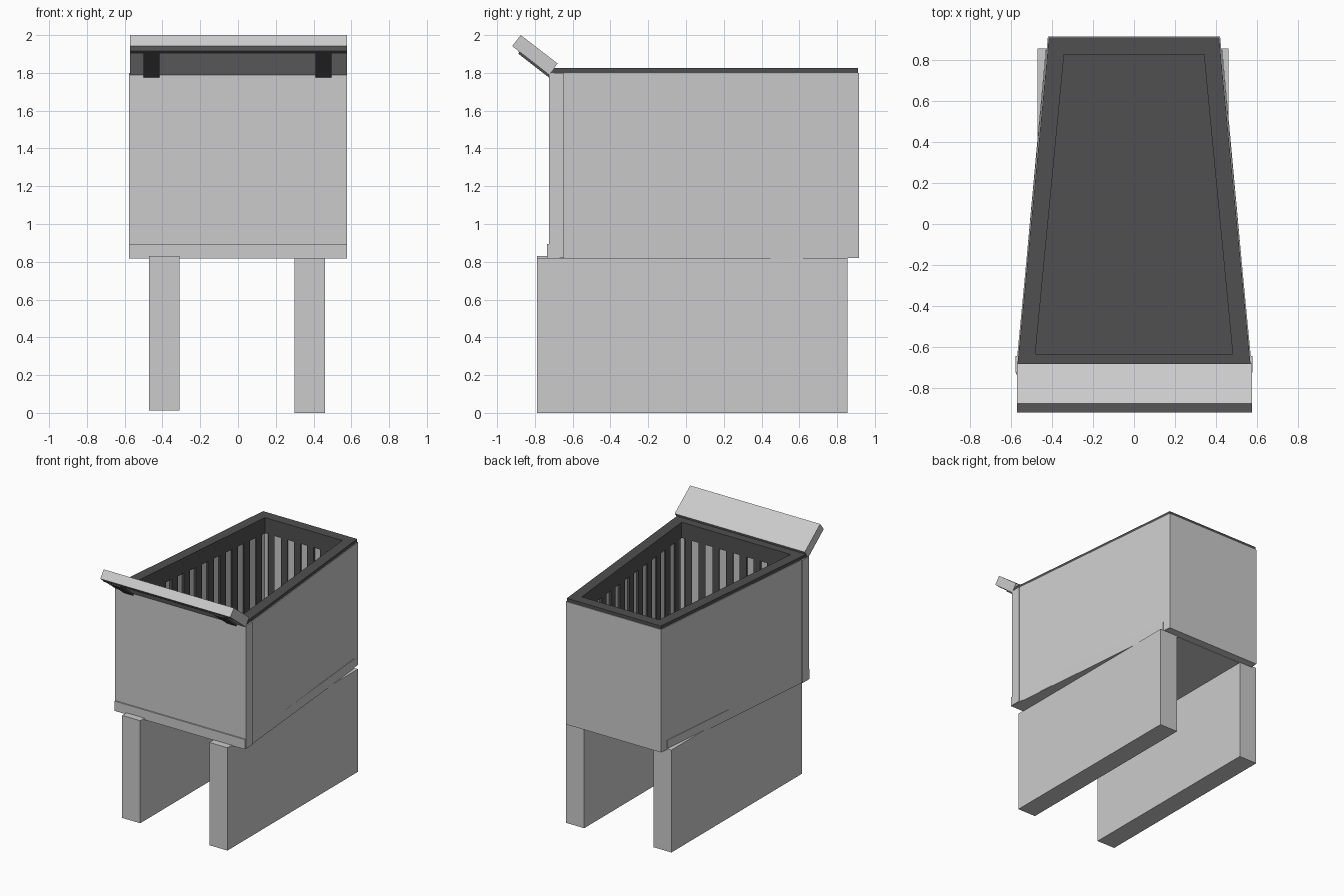
import bpy, bmesh
from mathutils import Vector

if "Cube" in bpy.data.objects:
    bpy.data.objects.remove(bpy.data.objects["Cube"])

dark = bpy.data.materials.new("dark_metal")
dark.diffuse_color = (0.08, 0.08, 0.08, 1)
dark.use_nodes = True
dark.node_tree.nodes["Principled BSDF"].inputs["Base Color"].default_value = dark.diffuse_color

FRONT, BACK, HALF, SLOPE = -0.72, 0.915, 0.577, 0.096


def half_width(y, d=0.0):
    return HALF - SLOPE * (y - FRONT) - d * 1.005


def trap(d):
    """Tapered plan of the box, inset by d."""
    f, b = FRONT + d, BACK - d
    wf, wb = half_width(f, d), half_width(b, d)
    return [Vector(p) for p in ((-wf, f), (wf, f), (wb, b), (-wb, b))]


def finish(name, bm, mat=None):
    bmesh.ops.recalc_face_normals(bm, faces=bm.faces)
    me = bpy.data.meshes.new(name)
    bm.to_mesh(me)
    bm.free()
    if mat:
        me.materials.append(mat)
    ob = bpy.data.objects.new(name, me)
    bpy.context.collection.objects.link(ob)
    return ob


def extrude(bm, pts, offset):
    face = bm.faces.new([bm.verts.new(p) for p in pts])
    res = bmesh.ops.extrude_face_region(bm, geom=[face], use_keep_orig=True)
    verts = [v for v in res["geom"] if isinstance(v, bmesh.types.BMVert)]
    bmesh.ops.translate(bm, verts=verts, vec=offset)


def prism(name, plan, z0, z1, mat=None):
    bm = bmesh.new()
    extrude(bm, [(p[0], p[1], z0) for p in plan], (0, 0, z1 - z0))
    return finish(name, bm, mat)


def side_profile(name, yz, x0, x1, mat=None):
    bm = bmesh.new()
    extrude(bm, [(x0, y, z) for y, z in yz], (x1 - x0, 0, 0))
    return finish(name, bm, mat)


def rect(x0, x1, y0, y1):
    return [(x0, y0), (x1, y0), (x1, y1), (x0, y1)]


def ring(name, d0, d1, z0, z1, mat=None):
    """Hollow tapered frame between two insets."""
    bm = bmesh.new()
    loops = [[bm.verts.new((p.x, p.y, z)) for p in trap(d)]
             for d, z in ((d0, z0), (d0, z1), (d1, z1), (d1, z0))]
    for k in range(4):
        a, b = loops[k], loops[(k + 1) % 4]
        for i in range(4):
            j = (i + 1) % 4
            bm.faces.new((a[i], a[j], b[j], b[i]))
    return finish(name, bm, mat)


# slab legs
prism("right_leg", rect(0.30, 0.46, -0.79, 0.855), 0.0, 0.82)
prism("left_leg", rect(-0.47, -0.31, -0.79, 0.855), 0.012, 0.83)

# box: tapered walls, front panel and floor slab with its front lip
ring("box_walls", 0.0, 0.07, 0.82, 1.80)
prism("front_panel", rect(-0.578, 0.578, -0.725, -0.645), 0.82, 1.80)
prism("floor_slab", [(-0.576, -0.735), (0.576, -0.735), (0.431, 0.85), (-0.431, 0.85)], 0.817, 0.895)

# dark liner: rim, upper band and floor plate
ring("rim", 0.005, 0.087, 1.80, 1.825, dark)
ring("liner_band", 0.065, 0.087, 1.70, 1.81, dark)
prism("floor_plate", trap(0.06), 0.89, 0.91, dark)

# liner slats along the four inner walls
bm = bmesh.new()
outer, inner = trap(0.065), trap(0.086)
for i, count in enumerate((8, 11, 6, 11)):
    j = (i + 1) % 4
    for k in range(count):
        t0, t1 = (k + 0.25) / count, (k + 0.75) / count
        quad = [outer[i].lerp(outer[j], t0), outer[i].lerp(outer[j], t1),
                inner[i].lerp(inner[j], t1), inner[i].lerp(inner[j], t0)]
        extrude(bm, [(p.x, p.y, 0.91) for p in quad], (0, 0, 0.80))
finish("liner_slats", bm, dark)

# tilted front shelf board
side_profile("shelf", [(-0.68, 1.85), (-0.875, 2.0), (-0.92, 1.942), (-0.725, 1.79)], -0.572, 0.576)

# shelf brackets under the board
u, n = Vector((-0.195, 0.152)), Vector((-0.61, -0.79))
base = Vector((-0.725, 1.79))


def under(t0, t1, thick):
    a, b = base + u * t0, base + u * t1
    return [a, b, b + n * thick, a + n * thick]


for side, x in (("left", -0.457), ("right", 0.453)):
    side_profile(side + "_bracket", under(-0.06, 0.8, 0.012), x - 0.042, x + 0.042, dark)
side_profile("bracket_rail", under(0.77, 0.83, 0.004), -0.57, 0.574, dark)
